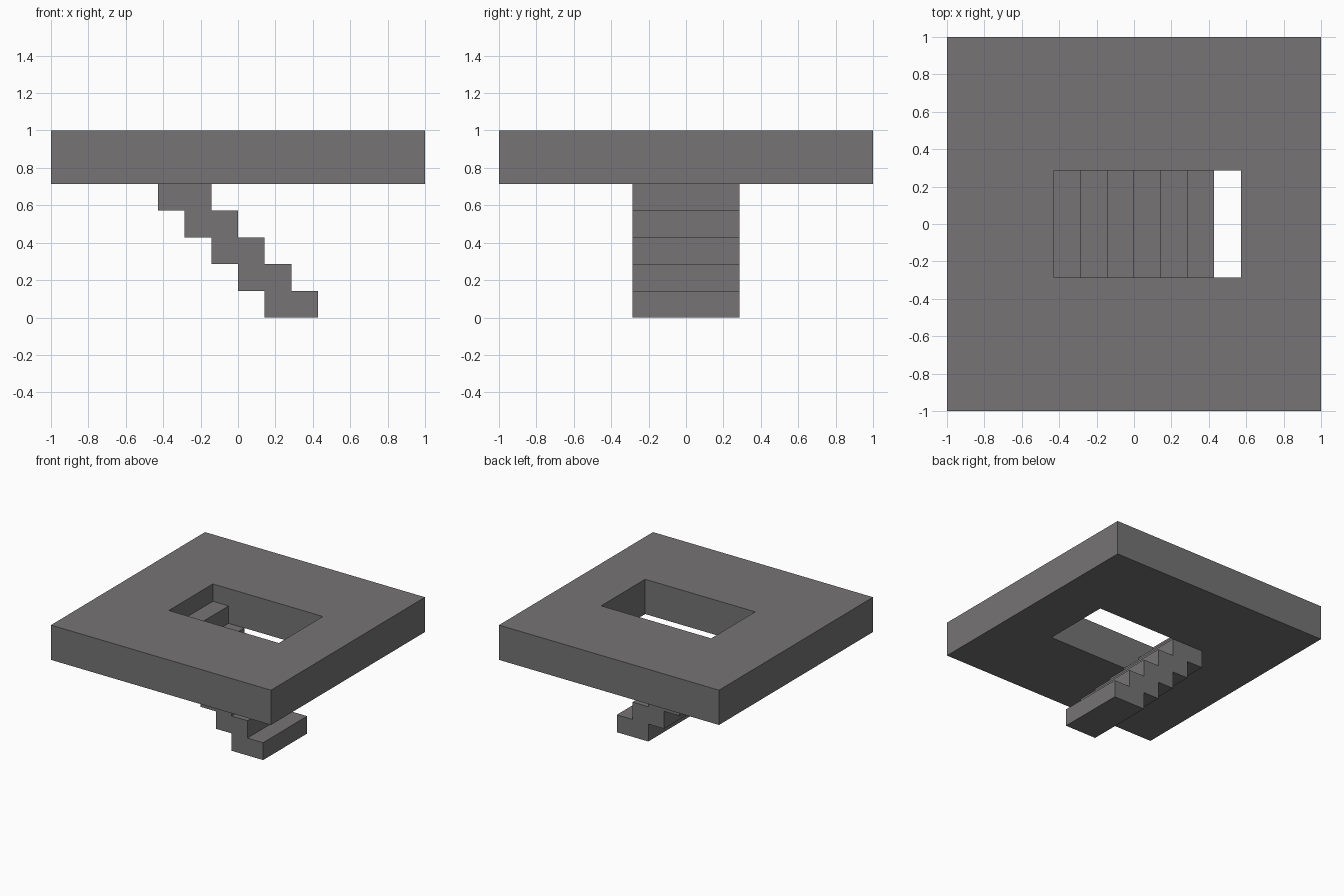
import bpy
import bmesh

cube = bpy.data.objects.get("Cube")
if cube:
    bpy.data.objects.remove(cube, do_unlink=True)

U = 1 / 7          # module: step height and going
HALF_W = 2 * U     # half width of the stairs and the opening

stone = bpy.data.materials.new("warm grey stone")
stone.use_nodes = True
GREY = (0.18, 0.174, 0.176, 1)
stone.diffuse_color = GREY
stone.node_tree.nodes["Principled BSDF"].inputs["Base Color"].default_value = GREY


def finish(bm, name):
    bmesh.ops.recalc_face_normals(bm, faces=bm.faces)
    mesh = bpy.data.meshes.new(name)
    bm.to_mesh(mesh)
    bm.free()
    mesh.materials.append(stone)
    obj = bpy.data.objects.new(name, mesh)
    bpy.context.collection.objects.link(obj)
    return obj


def ring(bm, x0, x1, y, z):
    return [bm.verts.new(p) for p in ((x0, -y, z), (x1, -y, z), (x1, y, z), (x0, y, z))]


# Floor slab with a rectangular stair opening
bm = bmesh.new()
rings = [ring(bm, -1, 1, 1, 5 * U), ring(bm, -1, 1, 1, 1),
         ring(bm, -3 * U, 4 * U, HALF_W, 1), ring(bm, -3 * U, 4 * U, HALF_W, 5 * U)]
for a, b in zip(rings, rings[1:] + rings[:1]):
    for i in range(4):
        j = (i + 1) % 4
        bm.faces.new((a[i], a[j], b[j], b[i]))
finish(bm, "floor_slab")

# Stairs: sawtooth side profile, extruded across the opening
profile = []
for i in range(6):                       # treads and risers, going up
    profile += [(3 - i, i), (3 - i, i + 1)]
profile += [(-3, 6), (-3, 4)]            # top step against the opening
for i in range(3, -1, -1):               # stepped underside, going down
    profile += [(1 - i, i + 1), (1 - i, i)]

bm = bmesh.new()
side = bm.faces.new([bm.verts.new((x * U, -HALF_W, z * U)) for x, z in profile])
extruded = bmesh.ops.extrude_face_region(bm, geom=[side])["geom"]
bmesh.ops.translate(bm, vec=(0, 2 * HALF_W, 0),
                    verts=[v for v in extruded if isinstance(v, bmesh.types.BMVert)])
finish(bm, "stairs")
